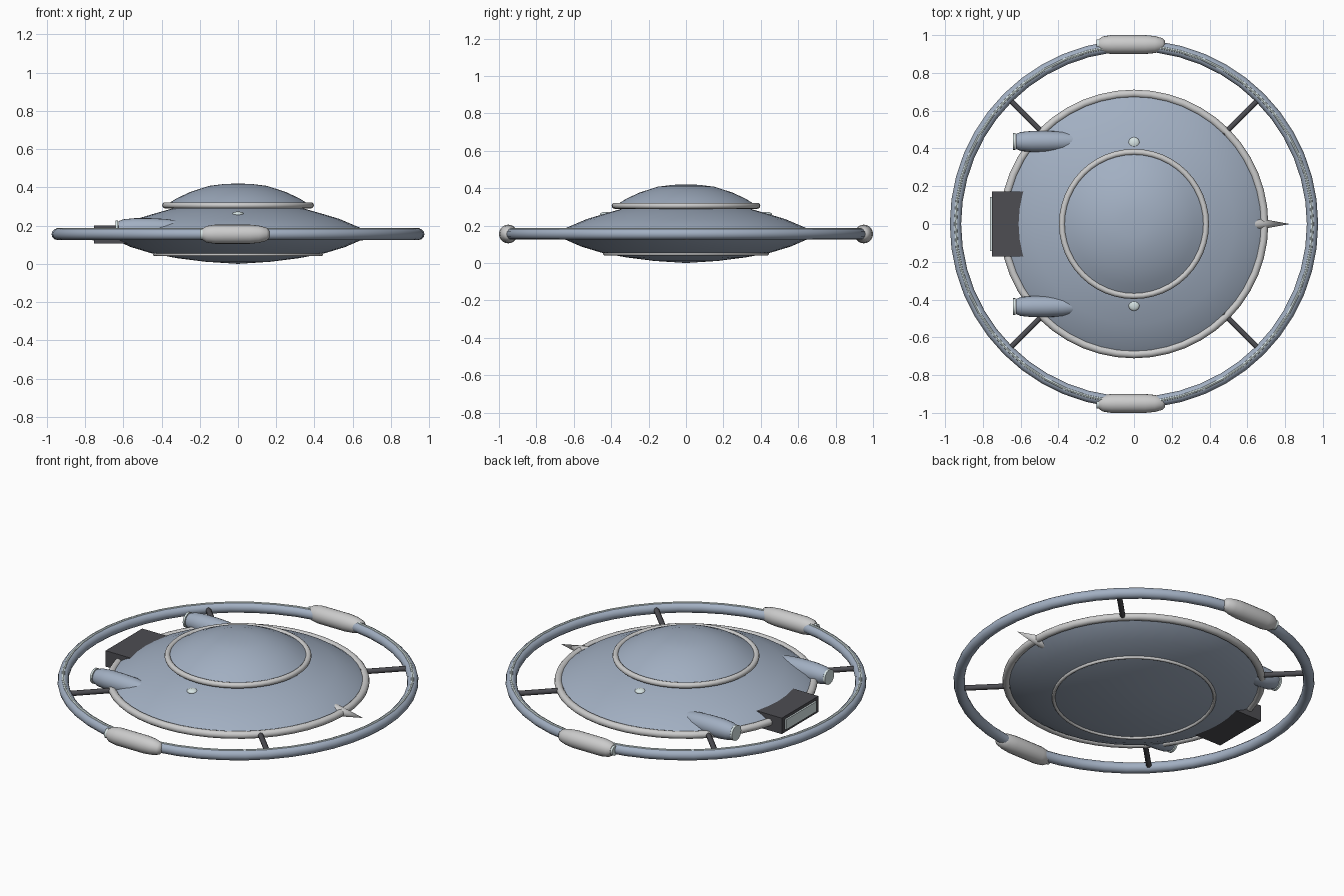
import bpy, bmesh, math
from mathutils import Matrix

if "Cube" in bpy.data.objects:
    bpy.data.objects.remove(bpy.data.objects["Cube"])

Z = 0.155  # height of the saucer's mid plane


def material(name, rgb):
    m = bpy.data.materials.new(name)
    m.diffuse_color = (*rgb, 1)
    m.use_nodes = True
    m.node_tree.nodes["Principled BSDF"].inputs["Base Color"].default_value = m.diffuse_color
    return m


BLUE = material("blue_grey", (0.36, 0.43, 0.54))
DARK = material("dark_grey", (0.075, 0.075, 0.085))
PALE = material("pale_light", (0.68, 0.78, 0.78))


def finish(bm, name, mat=None, angle=40):
    bmesh.ops.remove_doubles(bm, verts=bm.verts, dist=1e-5)
    bmesh.ops.recalc_face_normals(bm, faces=bm.faces)
    me = bpy.data.meshes.new(name)
    bm.to_mesh(me)
    bm.free()
    ob = bpy.data.objects.new(name, me)
    bpy.context.collection.objects.link(ob)
    if mat:
        me.materials.append(mat)
    if angle:
        bpy.ops.object.select_all(action='DESELECT')
        ob.select_set(True)
        bpy.context.view_layer.objects.active = ob
        bpy.ops.object.shade_smooth_by_angle(angle=math.radians(angle))
    return ob


def lathe(name, profile, mat=None, steps=48, matrix=None, closed=False):
    """Spin (radius, height) points around z, then place with matrix."""
    bm = bmesh.new()
    vs = [bm.verts.new((r, 0, z)) for r, z in profile]
    es = [bm.edges.new(p) for p in zip(vs, vs[1:])]
    if closed:
        es.append(bm.edges.new((vs[-1], vs[0])))
    bmesh.ops.spin(bm, geom=vs + es, cent=(0, 0, 0), axis=(0, 0, 1),
                   angle=2 * math.pi, steps=steps, use_merge=True)
    if matrix:
        bm.transform(matrix)
    return finish(bm, name, mat)


def torus(name, major, minor, z, mat=None, sides=12):
    pts = [(major + minor * math.cos(2 * math.pi * i / sides),
            z + minor * math.sin(2 * math.pi * i / sides)) for i in range(sides)]
    return lathe(name, pts, mat, closed=True)


def along_x(x, y, z):
    return Matrix.Translation((x, y, z)) @ Matrix.Rotation(math.pi / 2, 4, 'Y')


def box(name, size, loc, mat):
    bm = bmesh.new()
    bmesh.ops.create_cube(bm, size=1, matrix=Matrix.Translation(loc) @ Matrix.Diagonal((*size, 1)))
    return finish(bm, name, mat, 0)


# Saucer hull, dome and trim rings
lathe("hull", [(0, 0), (0.17, 0.011), (0.32, 0.03), (0.455, 0.056), (0.56, 0.088),
               (0.645, 0.125), (0.69, Z), (0.645, 0.186), (0.53, 0.235),
               (0.44, 0.262), (0.35, 0.288), (0.2, 0.305), (0, 0.31)], BLUE)
lathe("dome", [(0.37, 0.295), (0.37, 0.312), (0.32, 0.343), (0.25, 0.376),
               (0.15, 0.408), (0.07, 0.418), (0, 0.42)], BLUE)
torus("hull_rim", 0.69, 0.021, Z)
torus("dome_rim", 0.381, 0.016, 0.306)
torus("belly_ring", 0.435, 0.009, 0.049)

# Outer ring with a pale strip on its upper side
torus("outer_ring", 0.945, 0.03, Z, BLUE)
torus("outer_ring_strip", 0.945, 0.009, Z + 0.024, PALE, 8)

# Spokes on the diagonals
for i in range(4):
    rot = Matrix.Rotation(math.radians(45 + 90 * i), 4, 'Z')
    lathe(f"spoke_{i + 1}", [(0, 0), (0.015, 0), (0.015, 0.27), (0, 0.27)], DARK, 10,
          rot @ along_x(0.67, 0, Z))

# Mirrored pods, thrusters and marker lights
for side, s in (("left", 1), ("right", -1)):
    lathe(f"ring_pod_{side}", [(0, -0.185), (0.03, -0.185), (0.043, -0.165), (0.05, -0.12),
                               (0.05, 0.06), (0.045, 0.11), (0.034, 0.15), (0.02, 0.163),
                               (0, 0.167)], None, 20, along_x(0, 0.95 * s, Z))
    lathe(f"ring_pod_glow_{side}", [(0, -0.198), (0.028, -0.198), (0.028, -0.18), (0, -0.18)],
          PALE, 20, along_x(0, 0.95 * s, Z))
    lathe(f"thruster_{side}", [(0, -0.625), (0.04, -0.625), (0.05, -0.6), (0.056, -0.54),
                               (0.056, -0.46), (0.052, -0.38), (0.04, -0.3), (0.022, -0.24),
                               (0, -0.22)], BLUE, 20, along_x(0, 0.437 * s, 0.183))
    lathe(f"thruster_glow_{side}", [(0, -0.64), (0.044, -0.64), (0.044, -0.628), (0, -0.628)],
          PALE, 20, along_x(0, 0.437 * s, 0.183))
    bm = bmesh.new()
    bmesh.ops.create_uvsphere(bm, u_segments=16, v_segments=10, radius=0.03,
                              matrix=Matrix.Translation((0, 0.43 * s, 0.26)) @ Matrix.Diagonal((1, 1, 0.45, 1)))
    finish(bm, f"marker_light_{side}", PALE)

# Rear engine block with glowing exhaust panel
box("engine_block", (0.25, 0.345, 0.095), (-0.627, 0, 0.153), DARK)
box("engine_exhaust", (0.02, 0.285, 0.06), (-0.752, 0, 0.153), PALE)

# Nose spike
lathe("nose_spike", [(0, 0), (0.034, 0), (0, 0.185)], None, 16, along_x(0.64, 0, Z))
